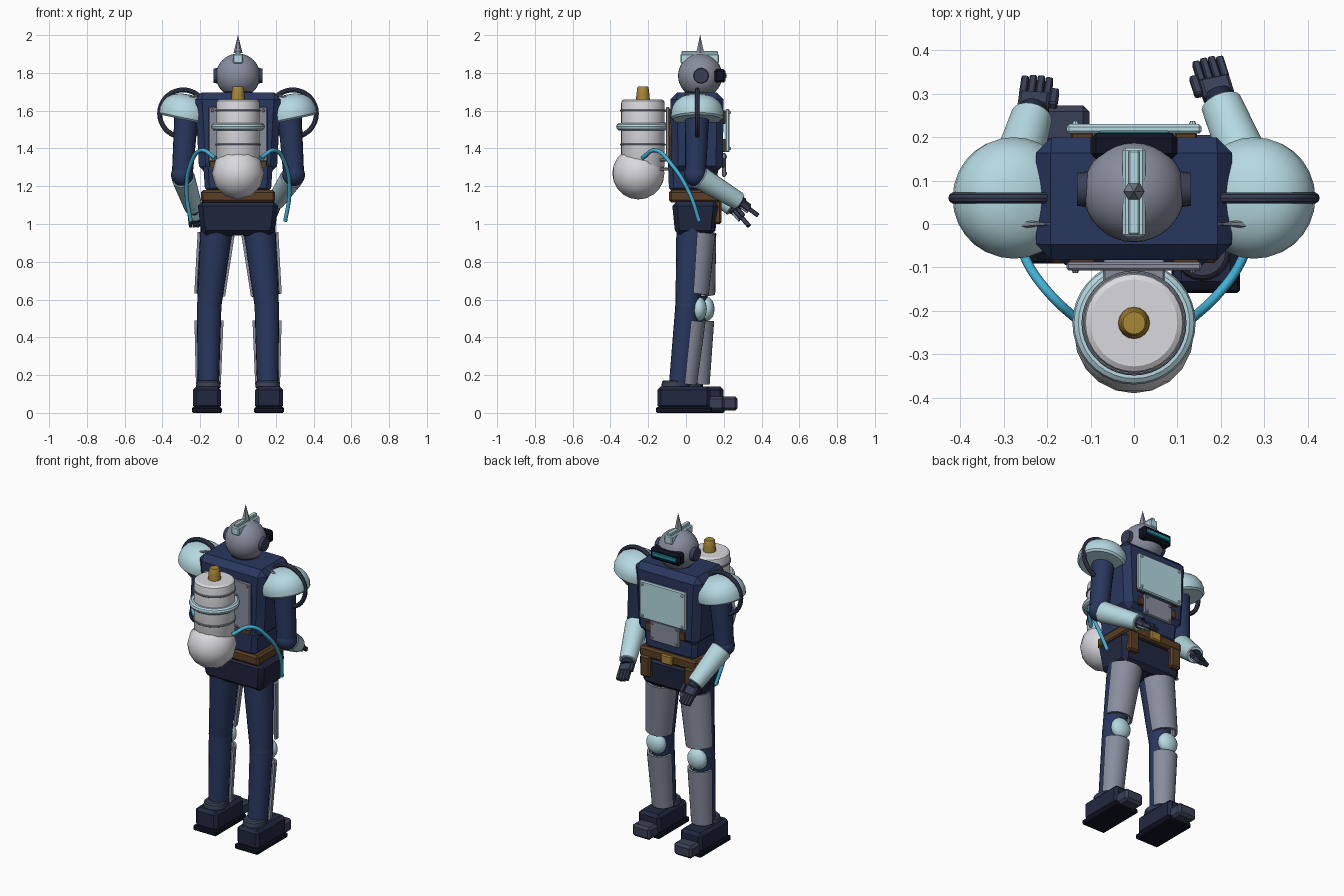
import bpy, bmesh
from math import pi, cos, sin, radians
from mathutils import Vector as V, Matrix as M

if "Cube" in bpy.data.objects:
    bpy.data.objects.remove(bpy.data.objects["Cube"])

PAL = dict(navy="2D3A5E", dark="262C42", black="171B28", ice="B4D8E0", steel="878C9C", white="D9D9DE",
           gold="A68538", hose="45B0D6", leather="5A4029", glove="3C4256", lens="2C8FA0")
mats = {}
for n, h in PAL.items():
    m = mats[n] = bpy.data.materials.new(n)
    m.diffuse_color = [(int(h[i:i + 2], 16) / 255) ** 2.2 for i in (0, 2, 4)] + [1]
    m.use_nodes = True
    m.node_tree.nodes["Principled BSDF"].inputs["Base Color"].default_value = m.diffuse_color


def finish(name, bm, col, mat=M()):
    bm.transform(mat)
    bmesh.ops.recalc_face_normals(bm, faces=bm.faces)
    me = bpy.data.meshes.new(name)
    bm.to_mesh(me)
    bm.free()
    ob = bpy.data.objects.new(name, me)
    bpy.context.collection.objects.link(ob)
    me.materials.append(mats[col])
    bpy.ops.object.select_all(action='DESELECT')
    ob.select_set(True)
    bpy.context.view_layer.objects.active = ob
    bpy.ops.object.shade_smooth_by_angle(angle=radians(32))
    return ob


def frame(p0, p1):
    """Matrix at p0 with local z towards p1 and local x near world x."""
    z = (V(p1) - V(p0)).normalized()
    a = V((0, 1, 0)) if abs(z.x) > .9 else V((1, 0, 0))
    x = (a - z * a.dot(z)).normalized()
    return M.Translation(p0) @ M((x, z.cross(x), z)).transposed().to_4x4()


def box(name, lo, hi, col, bevel=.008, mat=M(), taper=(1, 1)):
    """Bevelled box from corner to corner; taper scales the bottom."""
    lo, hi = V(lo), V(hi)
    c, s = (lo + hi) / 2, hi - lo
    bm = bmesh.new()
    bmesh.ops.create_cube(bm, size=1)
    for v in bm.verts:
        if v.co.z < 0:
            v.co.x *= taper[0]
            v.co.y *= taper[1]
        v.co = V(a * b for a, b in zip(v.co, s)) + c
    bmesh.ops.bevel(bm, geom=bm.edges[:], offset=bevel, segments=1, affect='EDGES')
    return finish(name, bm, col, mat)


def lathe(name, prof, col, mat=M(), arc=2 * pi, seg=24, closed=False):
    """Turn (radius, height) points about local z; a partial arc gets end caps."""
    bm = bmesh.new()
    full = arc > 6.28
    n = seg if full else seg + 1
    rings = [[bm.verts.new((r * cos(arc * i / seg), r * sin(arc * i / seg), z)) for r, z in prof] for i in range(n)]
    k = len(prof)
    for i in range(seg):
        a, b = rings[i], rings[(i + 1) % n]
        for j in range(k if closed else k - 1):
            bm.faces.new((a[j], b[j], b[(j + 1) % k], a[(j + 1) % k]))
    if not full:
        bm.faces.new(rings[0])
        bm.faces.new(rings[-1][::-1])
    elif not closed:
        for j in (0, -1):
            bm.faces.new([r[j] for r in rings])
    return finish(name, bm, col, mat)


def rod(name, p0, p1, r0, r1, col, seg=20, b=0):
    L = (V(p1) - V(p0)).length
    prof = [(r0, 0), (r1, L)] if not b else [(r0 - b, 0), (r0, b), (r1, L - b), (r1 - b, L)]
    return lathe(name, prof, col, frame(p0, p1), seg=seg)


def shell(name, p0, p1, r0, r1, col, t=.014):
    """Half-round armour plate on the +y side of a limb, p0 below p1."""
    L = (V(p1) - V(p0)).length
    return lathe(name, [(r0, 0), (r1, L), (r1 - t, L), (r0 - t, 0)], col, frame(p0, p1), pi, 14, True)


def ball(name, c, s, col, seg=24, rings=14, rot=M()):
    bm = bmesh.new()
    bmesh.ops.create_uvsphere(bm, u_segments=seg, v_segments=rings, radius=1)
    return finish(name, bm, col, M.Translation(c) @ rot @ M.Diagonal((*s, 1)))


def ring(name, c, R, r, col, rot=M(), seg=36):
    pr = [(R + r * cos(i * pi / 5), r * sin(i * pi / 5)) for i in range(10)]
    return lathe(name, pr, col, M.Translation(c) @ rot, seg=seg, closed=True)


# Head
ball("head", (0, .075, 1.785), (.117, .117, .117), "steel", 32, 20)
rod("neck", (0, .07, 1.64), (0, .07, 1.72), .085, .075, "dark")
box("visor", (-.1, .15, 1.748), (.1, .21, 1.82), "black", .012)
box("visor_lens", (-.082, .2, 1.772), (.082, .215, 1.798), "lens", .004)
box("crest", (-.026, -.03, 1.85), (.026, .175, 1.9), "ice", .006)
box("crest_ridge", (-.013, -.025, 1.89), (.013, .17, 1.915), "ice", .004)
rod("crest_spike", (0, .075, 1.905), (0, .075, 2), .024, .0005, "steel", 6)

# Torso
box("chest", (-.228, -.083, 1.27), (.228, .2, 1.695), "navy", .036, taper=(.9, .96))
box("abdomen", (-.185, -.095, 1.165), (.185, .17, 1.33), "navy", .025, taper=(.94, .96))
box("chest_plate", (-.156, .208, 1.38), (.156, .23, 1.61), "ice", .006)
box("abdomen_plate", (-.1, .19, 1.25), (.1, .212, 1.375), "steel", .005)
box("back_plate", (-.156, -.107, 1.33), (.156, -.088, 1.62), "steel", .005)
for sx in (-1, 1):
    for z in (1.42, 1.57):
        box("chest_plate_strap", (sx * .12 - .025, .19, z - .04), (sx * .12 + .025, .21, z + .03), "leather", .003)
        box("back_plate_strap", (sx * .12 - .03, -.095, z - .12), (sx * .12 + .03, -.075, z + .04), "leather", .003)
    box("abdomen_clip", (sx * .115 - .018, .18, 1.3), (sx * .115 + .018, .205, 1.35), "leather", .003)
    for x, y0, y1, zs, c in ((.135, .228, .237, (1.4, 1.59), "ice"), (.082, .21, .218, (1.268, 1.355), "steel"),
                             (.135, -.105, -.113, (1.35, 1.6), "steel")):
        for z in zs:
            rod("plate_rivet", (sx * x, y0, z), (sx * x, y1, z), .009, .006, c, 8)

# Belt and pelvis
box("belt", (-.197, -.09, 1.115), (.197, .178, 1.18), "leather", .012)
box("pelvis", (-.215, -.075, .94), (.215, .172, 1.12), "dark", .025, taper=(.9, .85))
box("belt_buckle", (-.038, .172, 1.118), (.038, .193, 1.175), "gold", .006)

# Parts mirrored left and right
for s, side in ((-1, "left"), (1, "right")):
    def P(x, y, z):
        return V((s * x, y, z))
    right = s > 0
    rod(f"{side}_ear_disc", P(.1, .08, 1.785), P(.131, .08, 1.785), .042, .038, "glove")
    box(f"{side}_pouch", (s * .15 - .035, .13, 1.0), (s * .15 + .035, .188, 1.13), "leather", .01)

    # Shoulder armour
    tilt = M.Rotation(radians(-12 * s), 4, 'Y')
    lathe(f"{side}_shoulder_dome", [(.128, -.01), (.138, 0), (.14, .03), (.132, .06), (.115, .087), (.09, .107),
          (.05, .122), (.001, .126)], "ice", M.Translation(P(.283, .06, 1.562)) @ tilt, seg=28)
    ring(f"{side}_shoulder_hoop", P(.29, .06, 1.585), .125, .013, "glove", M.Rotation(pi / 2, 4, 'X'))
    rod(f"{side}_shoulder_spike", P(.262, 0, 1.665), P(.185, 0, 1.695), .011, .0005, "steel", 6)

    # Arm
    elbow = P(.295, .05, 1.26)
    wrist = V((.2, .28, 1.12)) if right else V((-.235, .25, 1.085))
    tip = V((.168, .38, 1.045)) if right else V((-.222, .336, .985))
    rod(f"{side}_upper_arm", elbow, P(.272, .06, 1.6), .055, .064, "navy")
    ball(f"{side}_elbow", elbow, (.06, .06, .06), "navy", 16, 10)
    d = (wrist - elbow).normalized()
    rod(f"{side}_forearm_guard", elbow + d * .025, wrist, .062, .048, "ice", 20, .004)
    rod(f"{side}_wrist", wrist - d * .02, wrist + d * .025, .034, .032, "dark", 14)
    H = frame(wrist, tip)
    L = (tip - wrist).length
    f = L - .06
    box(f"{side}_palm", (-.036, -.017, .01), (.036, .017, f), "glove", .007, H)
    box(f"{side}_hand_plate", (-.03, .012, .02), (.03, .026, f), "ice", .004, H)
    for i in range(4):
        x = -.028 + i * .0187
        box(f"{side}_finger", (x - .0085, -.013, f - .006), (x + .0085, .011, L - .004 * abs(i - 1.5)), "glove", .003, H)
    box(f"{side}_thumb", (-s * .046 - .01, -.026, .02), (-s * .046 + .01, -.004, .075), "glove", .004, H)

    # Leg
    dy = 0 if right else .068
    hip, knee, ankle = P(.112, .035, .99), P(.153, .008 + dy * .6, .56), P(.157, -.035 + dy, .14)
    rod(f"{side}_thigh", knee, hip, .064, .086, "navy")
    ball(f"{side}_knee", knee, (.066, .066, .066), "navy", 18, 12)
    rod(f"{side}_shin", ankle, knee, .056, .065, "navy")
    off = V((0, .026, 0))
    shell(f"{side}_thigh_plate", knee.lerp(hip, .15) + off + P(.003, 0, 0), knee.lerp(hip, .9) + off, .082, .098, "steel")
    shell(f"{side}_shin_plate", ankle.lerp(knee, .03) + off, ankle.lerp(knee, .83) + off, .066, .077, "steel")
    ball(f"{side}_knee_cap", knee + V((0, .06, -.01)), (.062, .042, .064), "ice", 20, 12)

    # Boot
    y = -.155 + dy
    box(f"{side}_boot", (s * .165 - .074, y + .004, .02), (s * .165 + .074, y + .285, .14), "dark", .018)
    box(f"{side}_sole", (s * .165 - .079, y - .004, 0), (s * .165 + .079, y + .292, .03), "black", .006)
    box(f"{side}_toe_cap", (s * .165 - .062, y + .25, .012), (s * .165 + .062, y + .36, .088), "glove", .014)
    rod(f"{side}_ankle_cuff", ankle + V((0, -.03, -.01)), ankle + V((0, -.03, .032)), .066, .062, "glove", 20, .008)

    # Hose
    cu = bpy.data.curves.new(f"{side}_hose", 'CURVE')
    cu.dimensions, cu.bevel_depth, cu.bevel_resolution, cu.use_fill_caps = '3D', .011, 2, True
    pts = [(.12, -.23, 1.35), (.195, -.16, 1.39), (.25, -.08, 1.32), (.272, .02, 1.16), (.25, .07, 1.015)]
    sp = cu.splines.new('BEZIER')
    sp.bezier_points.add(len(pts) - 1)
    for bp, q in zip(sp.bezier_points, pts):
        bp.co = P(*q)
        bp.handle_left_type = bp.handle_right_type = 'AUTO'
    cu.materials.append(mats["hose"])
    bpy.context.collection.objects.link(bpy.data.objects.new(f"{side}_hose", cu))

# Tank on the -y side
T = M.Translation((0, -.228, 0))
lathe("tank", [(.11, 1.3), (.115, 1.31), (.115, 1.64), (.112, 1.652), (.1, 1.66)], "white", T, seg=32)
for z in (1.42, 1.6):
    ring("tank_band", (0, -.228, z), .115, .006, "steel")
ring("tank_collar", (0, -.228, 1.515), .122, .02, "ice")
lathe("tank_valve", [(.037, 1.655), (.034, 1.69), (.03, 1.722), (.026, 1.728)], "gold", T, seg=16)
ball("tank_bulb", (0, -.252, 1.268), (.138, .138, .138), "white", 12, 10, M.Rotation(pi / 2, 4, 'X'))
for z in (1.34, 1.29, 1.53):
    box("tank_bracket", (-.07, -.2, z - .008), (.07, -.08, z + .008), "steel", .003)
